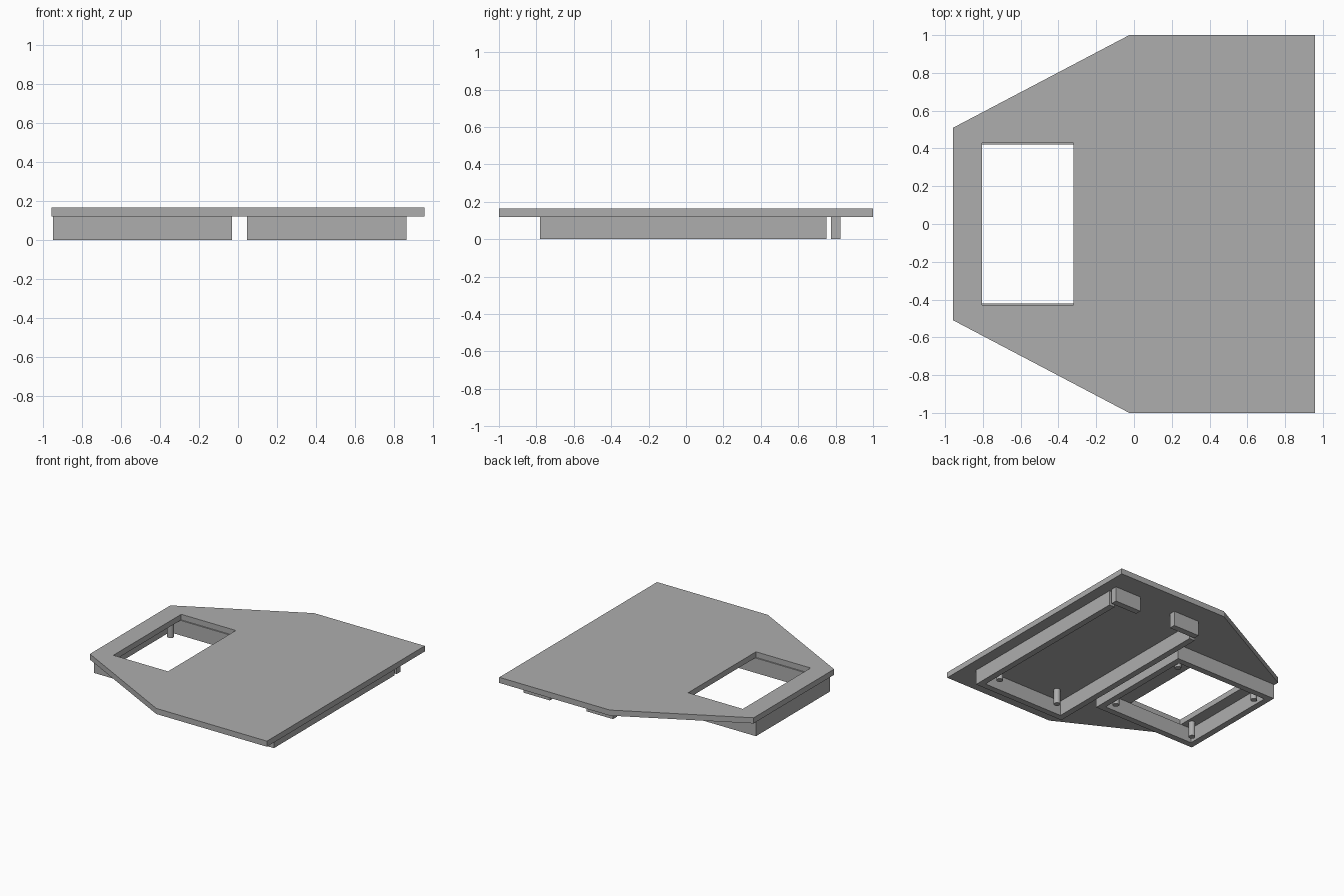
import bpy
import bmesh

cube = bpy.data.objects.get("Cube")
if cube:
    bpy.data.objects.remove(cube, do_unlink=True)

grey = bpy.data.materials.new("plain grey")
grey.use_nodes = True
colour = (0.42, 0.42, 0.42, 1)
grey.diffuse_color = colour
grey.node_tree.nodes["Principled BSDF"].inputs["Base Color"].default_value = colour

PLATE_BOTTOM, PLATE_TOP = 0.12, 0.165
WALL = 0.05


def finish(name, bm):
    bmesh.ops.recalc_face_normals(bm, faces=bm.faces)
    mesh = bpy.data.meshes.new(name)
    bm.to_mesh(mesh)
    bm.free()
    mesh.materials.append(grey)
    obj = bpy.data.objects.new(name, mesh)
    bpy.context.collection.objects.link(obj)
    return obj


def prism(name, loops, z0, z1):
    """Extrude an outline, with any further loops cut out as holes."""
    bm = bmesh.new()
    for loop in loops:
        verts = [bm.verts.new((x, y, z0)) for x, y in loop]
        for a, b in zip(verts, verts[1:] + verts[:1]):
            bm.edges.new((a, b))
    bmesh.ops.triangle_fill(bm, edges=bm.edges[:], use_beauty=True)
    bmesh.ops.dissolve_limit(bm, angle_limit=0.01, verts=bm.verts[:], edges=bm.edges[:])
    result = bmesh.ops.extrude_face_region(bm, geom=bm.faces[:], use_keep_orig=True)
    top = [g for g in result["geom"] if isinstance(g, bmesh.types.BMVert)]
    bmesh.ops.translate(bm, verts=top, vec=(0, 0, z1 - z0))
    return finish(name, bm)


def rect(x0, x1, y0, y1):
    return [(x0, y0), (x1, y0), (x1, y1), (x0, y1)]


def peg(name, x, y):
    bpy.ops.mesh.primitive_cylinder_add(vertices=24, radius=0.025, depth=PLATE_BOTTOM,
                                        location=(x, y, PLATE_BOTTOM / 2))
    obj = bpy.context.object
    obj.name = name
    obj.data.materials.append(grey)
    bpy.ops.object.shade_smooth_by_angle()


# Tapered top plate with a rectangular window
half = [(0.957, 1), (-0.025, 1), (-0.957, 0.51)]
outline = half + [(x, -y) for x, y in reversed(half)]
prism("top_plate", [outline, rect(-0.805, -0.32, -0.43, 0.43)], PLATE_BOTTOM, PLATE_TOP)

# Closed frame around the window
x0, x1, y1 = -0.95, -0.03, 0.47
prism("window_frame", [rect(x0, x1, -y1, y1),
                       rect(x0 + WALL, x1 - WALL, -y1 + WALL, y1 - WALL)], 0, PLATE_BOTTOM)

# Three-sided frame, open at the back
x0, x1, y0, y1 = 0.045, 0.865, -0.78, 0.75
prism("open_frame", [[(x0, y0), (x1, y0), (x1, y1), (x1 - WALL, y1), (x1 - WALL, y0 + WALL),
                      (x0 + WALL, y0 + WALL), (x0 + WALL, y1), (x0, y1)]], 0, PLATE_BOTTOM)

# Two blocks behind the open side
for side, a, b in (("left", 0.63, 0.865), ("right", 0.07, 0.305)):
    prism(side + "_back_block", [rect(a, b, 0.775, 0.825)], 0, PLATE_BOTTOM)

# Round pegs inside both frames
for x in (-0.85, -0.12):
    for y in (-0.35, 0.36):
        peg("window_frame_peg", x, y)
for x in (0.22, 0.77):
    peg("open_frame_peg", x, -0.62)
